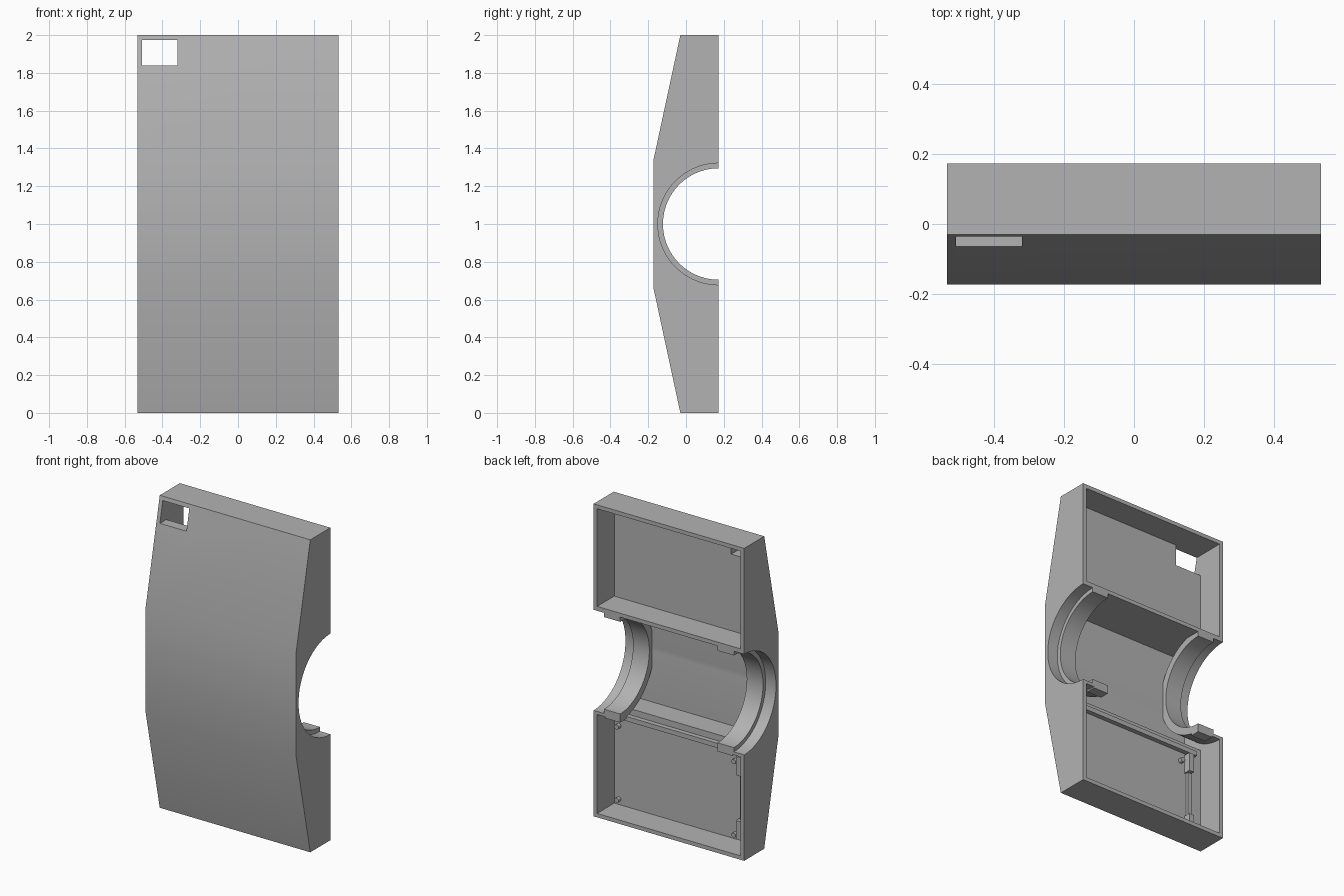
import bpy, bmesh, math

old = bpy.data.objects.get("Cube")
if old:
    bpy.data.objects.remove(old, do_unlink=True)

grey = bpy.data.materials.new("plain_grey")
grey.use_nodes = True
GREY = (0.45, 0.45, 0.45, 1)
grey.diffuse_color = GREY
grey.node_tree.nodes["Principled BSDF"].inputs["Base Color"].default_value = GREY

HALF_X, BACK, WALL = 0.533, 0.173, 0.025
INNER_X = HALF_X - WALL
FLOOR = 0.0        # depth of the two shallow trays
MID = 1.0          # height of the bore axis


def prism(name, points, x0, x1):
    """Extrude a (y, z) outline along x."""
    bm = bmesh.new()
    face = bm.faces.new([bm.verts.new((x0, y, z)) for y, z in points])
    ext = bmesh.ops.extrude_face_region(bm, geom=[face])
    verts = [v for v in ext["geom"] if isinstance(v, bmesh.types.BMVert)]
    bmesh.ops.translate(bm, verts=verts, vec=(x1 - x0, 0, 0))
    bmesh.ops.recalc_face_normals(bm, faces=bm.faces)
    mesh = bpy.data.meshes.new(name)
    bm.to_mesh(mesh)
    bm.free()
    mesh.materials.append(grey)
    ob = bpy.data.objects.new(name, mesh)
    bpy.context.collection.objects.link(ob)
    return ob


def box(name, x0, x1, y0, y1, z0, z1):
    return prism(name, [(y0, z0), (y1, z0), (y1, z1), (y0, z1)], x0, x1)


def arc(radius, steps=48):
    """Half circle opening to the back, from bottom to top."""
    return [(BACK - radius * math.sin(math.pi * i / steps),
             MID - radius * math.cos(math.pi * i / steps)) for i in range(steps + 1)]


def cut(target, cutter):
    mod = target.modifiers.new("cut", "BOOLEAN")
    mod.operation, mod.solver, mod.object = "DIFFERENCE", "EXACT", cutter
    bpy.context.view_layer.objects.active = target
    bpy.ops.object.modifier_apply(modifier=mod.name)
    bpy.data.objects.remove(cutter, do_unlink=True)


# Housing: bent front plate with side walls
shell = prism("housing", [(BACK, 0), (-0.03, 0), (-0.173, 0.665), (-0.173, 1.335),
                          (-0.03, 2), (BACK, 2)], -HALF_X, HALF_X)
cut(shell, box("upper_tray", -INNER_X, INNER_X, FLOOR, 0.4, 1.35, 2 - WALL))
cut(shell, box("lower_tray", -INNER_X, INNER_X, FLOOR, 0.4, WALL, 0.8))
cut(shell, box("middle_bay", -INNER_X, INNER_X, -0.148, 0.4, 0.66, 1.325))
cut(shell, prism("bore", arc(0.322) + [(0.4, MID + 0.322), (0.4, MID - 0.322)], -1, 1))
cut(shell, box("window", -INNER_X, -0.32, -0.4, 0.1, 1.84, 2 - WALL))

# Stepped half rings and their end tabs on both sides
for side, s in (("left", 1), ("right", -1)):
    outer = arc(0.342)[::-1]
    prism(side + "_collar", arc(0.322) + outer, s * 0.46, s * INNER_X)
    prism(side + "_ring", arc(0.295) + outer, s * 0.345, s * 0.46)
    for level, z in (("lower", 0.675), ("upper", 1.325)):
        box(f"{side}_{level}_tab", s * 0.345, s * 0.45, 0.11, BACK, z - 0.025, z + 0.025)

# Ridge and rail framing the lower panel
box("panel_ridge", -0.455, INNER_X, FLOOR - 0.01, 0.03, 0.59, 0.62)
box("panel_rail", -0.42, -0.395, FLOOR - 0.01, 0.02, 0.06, 0.59)
for i, z in enumerate((0.05, 0.46)):
    box(f"rail_clip_{i}", -0.42, -0.385, FLOOR - 0.01, 0.045, z, z + 0.12)

# Mounting pegs at the panel corners
for x in (-0.354, 0.475):
    for z in (0.06, 0.53):
        bpy.ops.mesh.primitive_cylinder_add(vertices=20, radius=0.015, depth=0.03,
                                            location=(x, FLOOR + 0.01, z),
                                            rotation=(math.pi / 2, 0, 0))
        peg = bpy.context.object
        peg.name = "mounting_peg"
        peg.data.materials.append(grey)

# Smooth the curved bands, keep corners crisp
bpy.ops.object.select_all(action="DESELECT")
for ob in bpy.context.scene.objects:
    if ob.type == "MESH":
        ob.select_set(True)
bpy.context.view_layer.objects.active = shell
bpy.ops.object.shade_smooth_by_angle(angle=math.radians(30))
